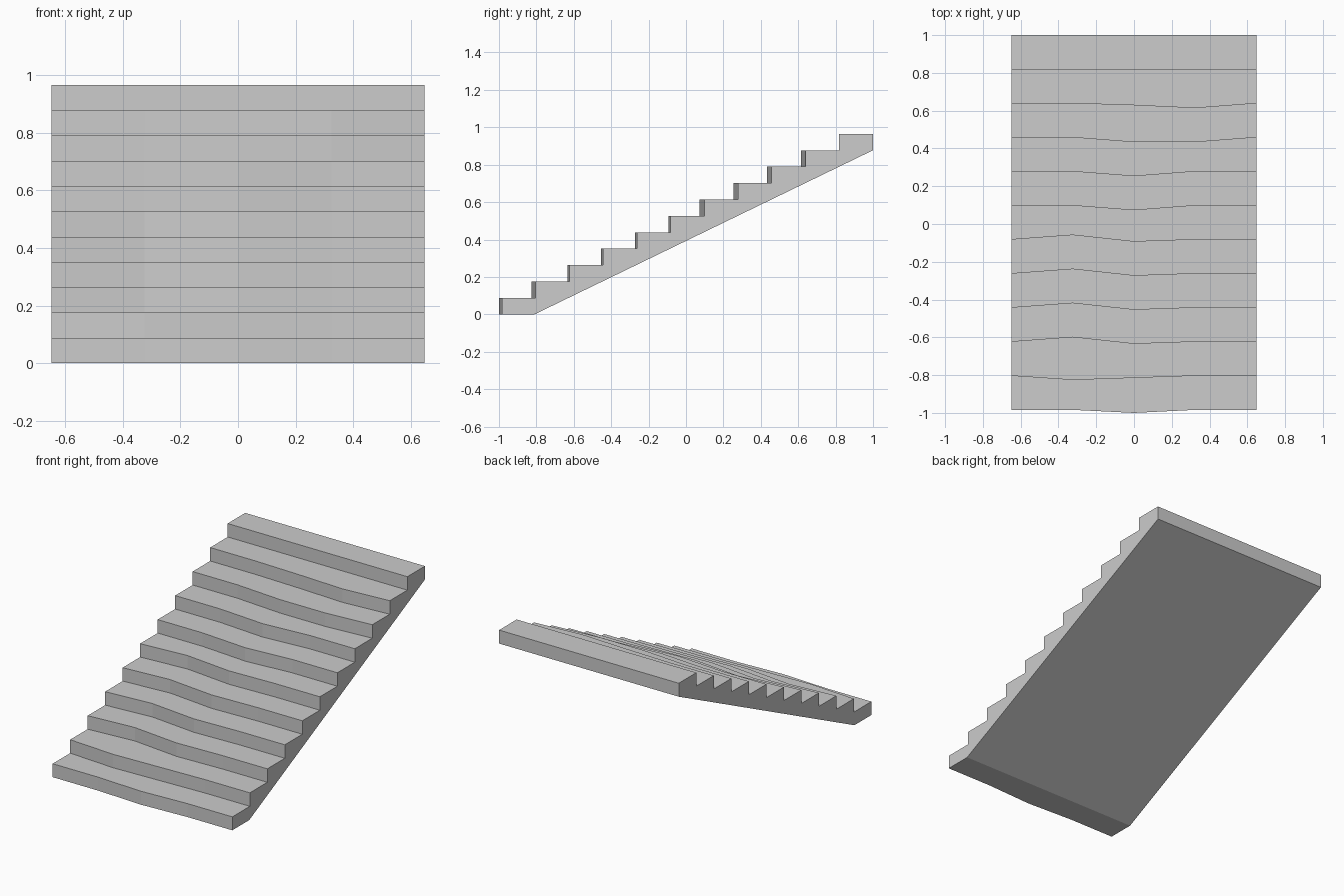
import bpy
import bmesh

cube = bpy.data.objects.get("Cube")
if cube:
    bpy.data.objects.remove(cube, do_unlink=True)

STEPS = 11
RISE = 0.965 / STEPS
RUN = 0.1803
FRONT, BACK = -0.984, 1.0
HALF_WIDTH = 0.648
COLUMNS = 5

# Wear of each riser at the three inner columns; the outer edges stay straight
WEAR = (
    [(0, -0.016, 0), (-0.022, -0.011, 0)]
    + [(0.024, -0.011, 0)] * 4
    + [(0, -0.025, 0)] * 2
    + [(0, -0.025, -0.025), (0, -0.01, -0.025), (0, 0, 0)]
)


def profile(column):
    """Side outline of the flight at one column, as (y, z) points."""
    points = []
    for step in range(STEPS):
        offset = (0, *WEAR[step], 0)[column]
        y = FRONT + step * RUN + offset
        points += [(y, step * RISE), (y, (step + 1) * RISE)]
    # Back edge and sloping underside
    points += [(BACK, STEPS * RISE), (BACK, (STEPS - 1) * RISE), (FRONT + RUN - 0.006, 0)]
    return points


# Stone material
stone = bpy.data.materials.new("grey stone")
stone.use_nodes = True
colour = (0.604, 0.604, 0.604, 1)
stone.diffuse_color = colour
stone.node_tree.nodes["Principled BSDF"].inputs["Base Color"].default_value = colour

# Flight of steps: outlines joined across the width, closed at both sides
bm = bmesh.new()
rings = []
for column in range(COLUMNS):
    x = HALF_WIDTH * (2 * column / (COLUMNS - 1) - 1)
    rings.append([bm.verts.new((x, y, z)) for y, z in profile(column)])
for left, right in zip(rings, rings[1:]):
    for i in range(len(left)):
        j = (i + 1) % len(left)
        bm.faces.new((left[i], right[i], right[j], left[j]))
bm.faces.new(rings[0])
bm.faces.new(rings[-1][::-1])
bmesh.ops.recalc_face_normals(bm, faces=bm.faces)

mesh = bpy.data.meshes.new("worn_steps")
bm.to_mesh(mesh)
bm.free()
mesh.materials.append(stone)
steps = bpy.data.objects.new("worn_steps", mesh)
bpy.context.collection.objects.link(steps)
